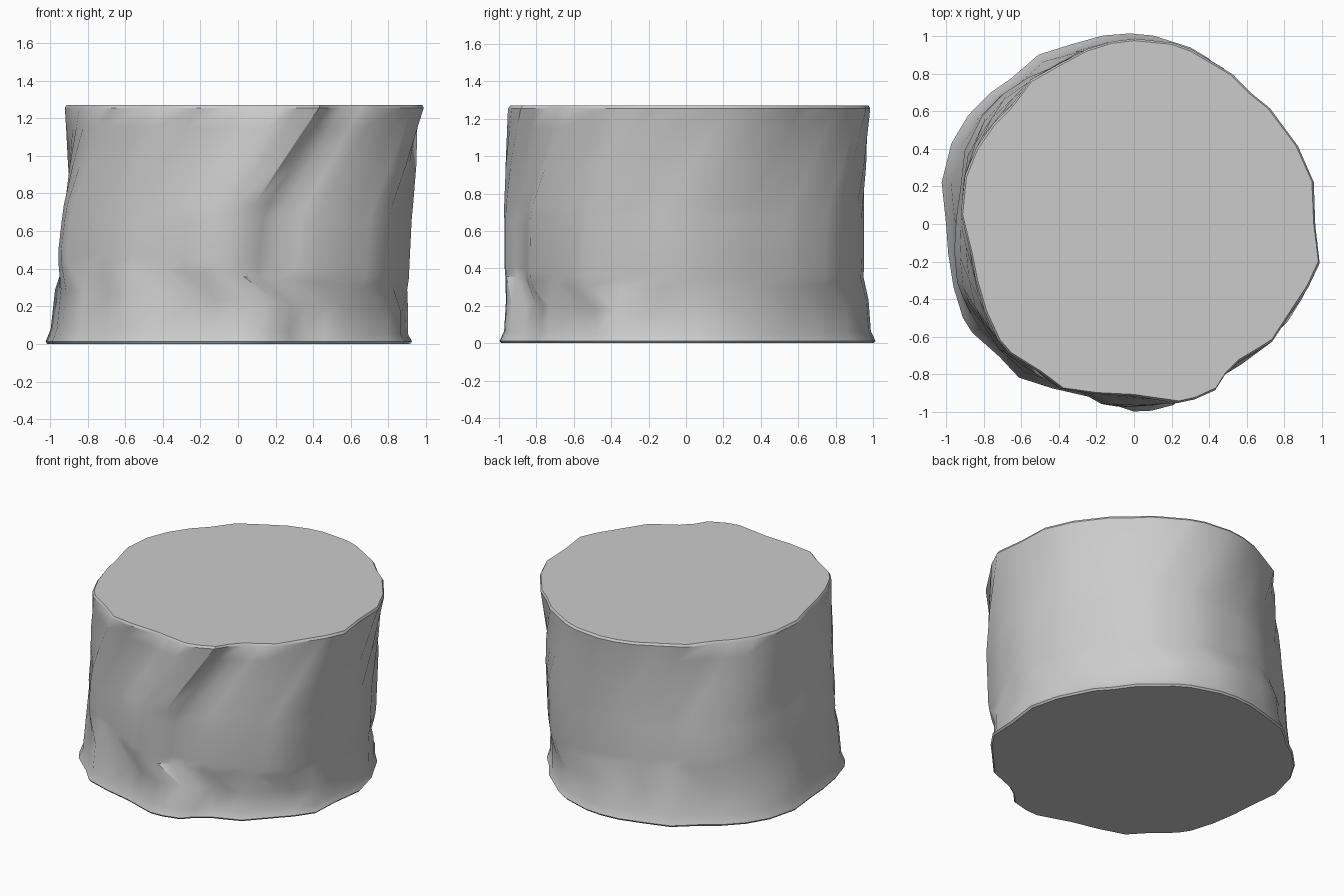
import bpy, bmesh, math

if "Cube" in bpy.data.objects:
    bpy.data.objects.remove(bpy.data.objects["Cube"])

# Top outline of the drum, counter-clockwise
OUTLINE = [(0, .985), (-.12, .97), (-.25, .93), (-.40, .85), (-.55, .765), (-.66, .62),
           (-.75, .53), (-.84, .40), (-.90, .25), (-.92, .05), (-.87, -.15), (-.84, -.30),
           (-.79, -.47), (-.72, -.62), (-.66, -.69), (-.50, -.79), (-.38, -.88), (-.20, -.905),
           (0, -.915), (.10, -.93), (.24, -.95), (.33, -.93), (.44, -.88), (.49, -.80),
           (.56, -.73), (.66, -.67), (.74, -.62), (.87, -.42), (.93, -.33), (.99, -.20),
           (.965, 0), (.955, .23), (.87, .42), (.72, .62), (.62, .70), (.52, .80),
           (.42, .86), (.30, .93), (.20, .965)]
TOP = 1.27

# Rings: height, tilt of the ring along x, twist in degrees, scale
RINGS = [(0, 0, -10, 1.01), (.012, 0, -10, 1.02), (.065, -.015, -10, .995),
         (.23, -.06, -10, .985), (.36, -.08, -21.5, .98), (.42, -.08, -21.5, .985),
         (.66, 0, -21, .985), (.74, 0, -19.5, .985), (.95, 0, -12, .985),
         (1.15, 0, -4.5, .99), (1.255, 0, -.5, 1.0), (TOP, 0, 0, .99)]

bm = bmesh.new()
rings = []
for z, tilt, twist, scale in RINGS:
    ring = []
    low = 1 - z / TOP
    for px, py in OUTLINE:
        a = math.atan2(py, px) + math.radians(twist)
        # The drum leans left and swells at the back left towards its base
        swell = .045 * low * max(0, math.cos(a - math.radians(138))) ** 2
        r = math.hypot(px, py) * scale + swell
        x, y = r * math.cos(a) - .075 * low, r * math.sin(a)
        ring.append(bm.verts.new((x, y, z + tilt * x)))
    rings.append(ring)

# Side walls and caps
n = len(OUTLINE)
for lo, hi in zip(rings, rings[1:]):
    for i in range(n):
        j = (i + 1) % n
        bm.faces.new((lo[i], lo[j], hi[j], hi[i]))
bm.faces.new(rings[0][::-1])
bm.faces.new(rings[-1])
bmesh.ops.recalc_face_normals(bm, faces=bm.faces)

mesh = bpy.data.meshes.new("twisted_drum")
bm.to_mesh(mesh)
bm.free()
drum = bpy.data.objects.new("twisted_drum", mesh)
bpy.context.collection.objects.link(drum)

stone = bpy.data.materials.new("grey_stone")
stone.diffuse_color = (.6, .6, .6, 1)
stone.use_nodes = True
stone.node_tree.nodes["Principled BSDF"].inputs["Base Color"].default_value = stone.diffuse_color
mesh.materials.append(stone)

bpy.context.view_layer.objects.active = drum
drum.select_set(True)
bpy.ops.object.shade_smooth_by_angle(angle=math.radians(35))
